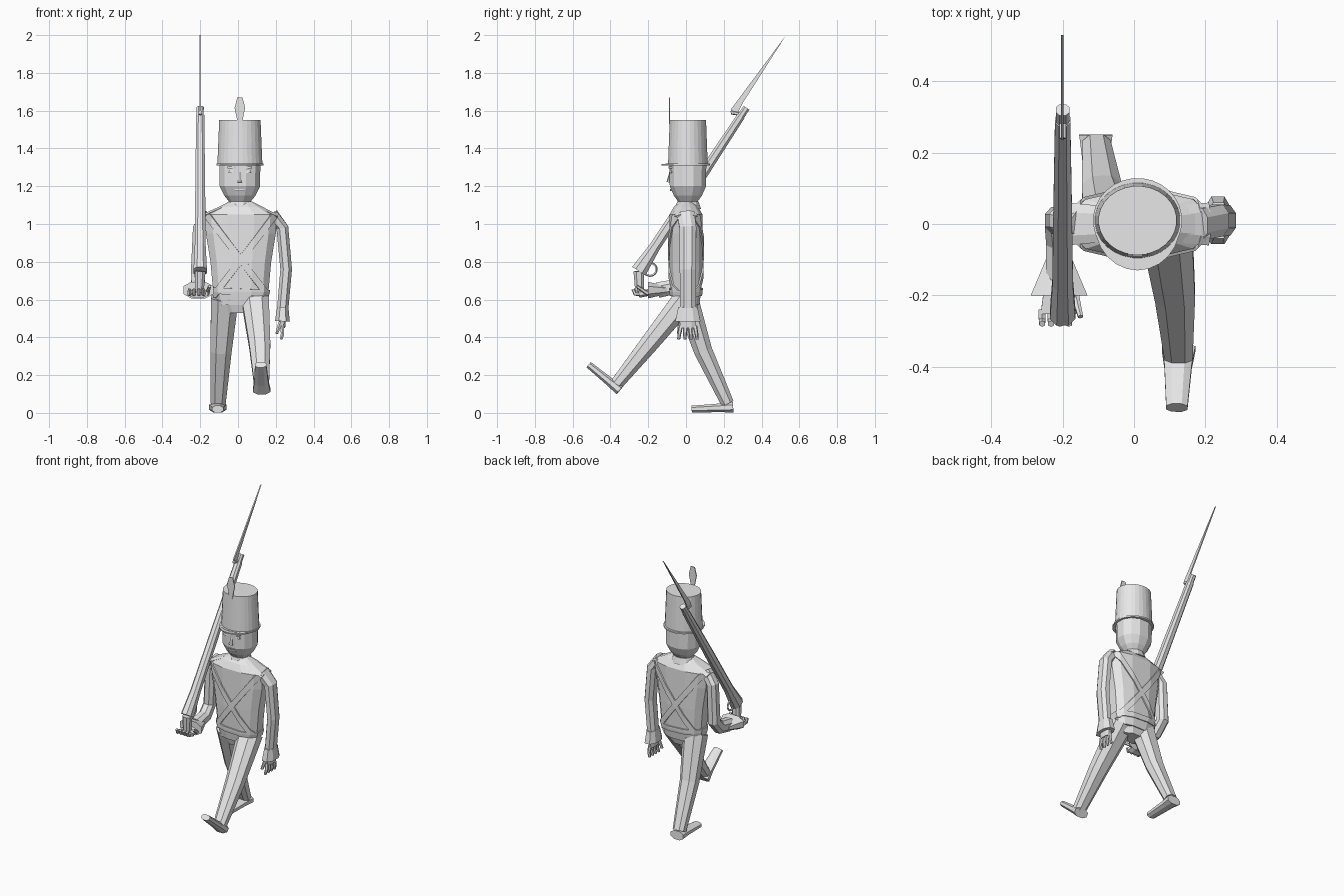
import bpy, bmesh, math
from mathutils import Vector

if "Cube" in bpy.data.objects:
    bpy.data.objects.remove(bpy.data.objects["Cube"], do_unlink=True)

GREY = bpy.data.materials.new("plain grey")
GREY.use_nodes = True
GREY.diffuse_color = (.8, .8, .8, 1)
GREY.node_tree.nodes["Principled BSDF"].inputs["Base Color"].default_value = GREY.diffuse_color
SIDES = (("right", -1), ("left", 1))


def finish(name, bm):
    bmesh.ops.recalc_face_normals(bm, faces=bm.faces)
    mesh = bpy.data.meshes.new(name)
    bm.to_mesh(mesh)
    bm.free()
    mesh.materials.append(GREY)
    obj = bpy.data.objects.new(name, mesh)
    bpy.context.collection.objects.link(obj)
    return obj


def signed_power(value, power):
    return math.copysign(abs(value) ** power, value)


def loft(path, widths, depths, sides=8, power=.85):
    """Skin rounded-box rings that stand square to a path."""
    bm = bmesh.new()
    path = [Vector(point) for point in path]
    last = len(path) - 1
    rings = []
    for i, (point, width, depth) in enumerate(zip(path, widths, depths)):
        along = (path[min(i + 1, last)] - path[max(i - 1, 0)]).normalized()
        across = Vector((1, 0, 0))
        across = (across - along * across.dot(along)).normalized()
        outward = along.cross(across)
        ring = []
        for k in range(sides):
            angle = math.tau * (k + .5) / sides
            ring.append(bm.verts.new(point
                                     + across * width * signed_power(math.cos(angle), power)
                                     + outward * depth * signed_power(math.sin(angle), power)))
        rings.append(ring)
    for lower, upper in zip(rings, rings[1:]):
        for k in range(sides):
            n = (k + 1) % sides
            bm.faces.new((lower[k], lower[n], upper[n], upper[k]))
    bm.faces.new(reversed(rings[0]))
    bm.faces.new(rings[-1])
    return bm


def limb(name, path, start, end, depth=1.0, sides=8):
    """Sweep along a path with a width that changes evenly from start to end."""
    steps = len(path) - 1
    widths = [start + (end - start) * i / steps for i in range(steps + 1)]
    return finish(name, loft(path, widths, [w * depth for w in widths], sides))


def stack(name, profile, depth=1.0, sides=12, power=1.0):
    """Upright part from a profile of heights and half widths."""
    path = [(.01, .01, height) for height, width in profile]
    widths = [width for height, width in profile]
    return finish(name, loft(path, widths, [w * depth for w in widths], sides, power))


def plate(name, outline, thickness):
    bm = bmesh.new()
    face = bm.faces.new([bm.verts.new(point) for point in outline])
    extruded = bmesh.ops.extrude_face_region(bm, geom=[face])["geom"]
    verts = [item for item in extruded if isinstance(item, bmesh.types.BMVert)]
    bmesh.ops.translate(bm, verts=verts, vec=thickness)
    return finish(name, bm)


def coat_form(grow=0.0):
    """Boxy torso: the chest depth is capped, the shoulders taper into the neck."""
    profile = ((.57, .13), (.64, .15), (.8, .165), (.95, .19), (1.05, .195), (1.09, .12), (1.12, .06))
    return loft([(.015, 0, height) for height, width in profile],
                [width + grow for height, width in profile],
                [min(width * .55, .09) + grow for height, width in profile],
                sides=12, power=.75)


def cut(bm, point, normal):
    bmesh.ops.bisect_plane(bm, geom=bm.verts[:] + bm.edges[:] + bm.faces[:],
                           plane_co=point, plane_no=normal, clear_outer=True)


def belt(name, height, normal):
    """Slanted slice of a slightly larger coat."""
    bm = coat_form(grow=.008)
    centre = Vector((.015, 0, height))
    normal = Vector(normal).normalized()
    for sign in (-1, 1):
        cut(bm, centre + normal * sign * .017, normal * sign)
    cut(bm, Vector((0, 0, .61)), Vector((0, 0, -1)))
    obj = finish(name, bm)
    obj.modifiers.new("thickness", "SOLIDIFY").thickness = .008


# Coat, belts, shoulder flaps and hips
finish("coat", coat_form())
belt("waist_belt", .64, (.05, 0, 1))
for side, sign in SIDES:
    belt(side + "_cross_belt", .81, (sign * 1.3, 0, 1))
    limb(side + "_shoulder_flap", [(.01 + sign * .09, 0, 1.09), (.01 + sign * .2, 0, 1.04)],
         start=.01, end=.012, depth=5, sides=6)
limb("hips", [(.01, 0, .53), (.01, 0, .6)], start=.09, end=.13, depth=.6)

# Collar, neck and head
stack("collar", [(1.08, .08), (1.12, .065)], depth=.9)
stack("neck", [(1.1, .05), (1.17, .05)], depth=.9)
stack("head", [(1.12, .06), (1.15, .085), (1.2, .11), (1.33, .112)], depth=.9, power=.9)
limb("nose", [(.01, -.08, 1.28), (.01, -.09, 1.22)], start=.006, end=.014, sides=6)
limb("mouth", [(.01, -.08, 1.175), (.01, -.08, 1.185)], start=.03, end=.03, depth=.2)
for side, sign in SIDES:
    x = .01 + sign * .042
    limb(side + "_eye", [(x, -.08, 1.27), (x, -.08, 1.285)], start=.02, end=.016, depth=.5)
    limb(side + "_brow", [(x, -.08, 1.295), (x, -.08, 1.305)], start=.025, end=.025, depth=.5)

# Tall hat with rim, brim and plume
stack("hat", [(1.315, .12), (1.55, .11)], depth=.88, sides=28)
stack("hat_rim", [(1.31, .125), (1.32, .125)], depth=.95, sides=28)
arc = [math.pi * k / 12 for k in range(13)]
plate("hat_brim", [(.01 - .12 * math.cos(a), -.13 * math.sin(a), 1.31) for a in arc], (0, 0, .008))
plume_half = [(.01, 1.53), (.028, 1.615), (.014, 1.67)]
plume = [(.01 - w, -.09, z) for w, z in plume_half]
plume += [(.01 + w, -.09, z) for w, z in reversed(plume_half)]
plate("plume", plume, (0, .006, 0))

# Arms with flared cuffs: the left hangs, the right bends forward
limb("left_arm", [(.18, 0, 1.05), (.235, .01, .98), (.255, .01, .76), (.235, .01, .53)],
     start=.035, end=.032, depth=1.4)
limb("left_cuff", [(.237, .01, .56), (.235, .01, .485)], start=.032, end=.042, depth=1.7)
limb("right_arm", [(-.15, 0, 1.05), (-.205, .01, .98), (-.215, .01, .73), (-.21, -.05, .67),
                   (-.21, -.15, .65)], start=.035, end=.04, depth=1.1)
limb("right_cuff", [(-.21, -.1, .65), (-.21, -.2, .65)], start=.04, end=.085, depth=.55)

# Hands, each with a row of fingers and a thumb
limb("left_palm", [(.235, .01, .5), (.233, .01, .45)], start=.02, end=.018, depth=2.4)
limb("right_palm", [(-.21, -.18, .64), (-.21, -.25, .63)], start=.045, end=.055, depth=.4)
for k in range(4):
    spread = (k - 1.5) * .025
    limb(f"left_finger_{k}", [(.233, .01 + spread, .46), (.236, .01 + spread * 1.2, .42),
                              (.228, .01 + spread * 1.3, .39)], start=.012, end=.008, sides=6)
    x = -.22 + spread
    limb(f"right_finger_{k}", [(x, -.24, .63), (x, -.27, .63), (x, -.28, .655)],
         start=.012, end=.009, sides=6)
limb("left_thumb", [(.225, -.03, .48), (.205, -.04, .42)], start=.012, end=.008, sides=6)
limb("right_thumb", [(-.165, -.2, .63), (-.15, -.26, .67)], start=.012, end=.008, sides=6)


# Legs and shoes: the right stands behind, the left swings forward with its toe raised
def leg(side, hip, knee, ankle, heel, toe):
    hip, knee, ankle, heel, toe = map(Vector, (hip, knee, ankle, heel, toe))
    limb(side + "_leg", [hip, hip.lerp(knee, .5), knee, knee.lerp(ankle, .5), ankle],
         start=.078, end=.042, depth=.87)
    limb(side + "_shoe", [heel, heel.lerp(toe, .3), toe], start=.05, end=.032, depth=.6)


leg("right", hip=(-.07, 0, .61), knee=(-.09, .09, .33), ankle=(-.105, .22, .05),
    heel=(-.107, .25, .03), toe=(-.107, .03, .02))
leg("left", hip=(.09, 0, .61), knee=(.115, -.2, .36), ankle=(.125, -.37, .15),
    heel=(.125, -.35, .12), toe=(.12, -.515, .255))

# Musket resting on the shoulder
butt, muzzle = Vector((-.2, -.25, .75)), Vector((-.2, .32, 1.615))
finish("musket_stock", loft([butt.lerp(muzzle, t) for t in (0, .15, .5, .95)],
                            widths=(.038, .031, .028, .023), depths=(.045, .031, .03, .023)))
limb("musket_barrel", [butt.lerp(muzzle, .6), muzzle], start=.018, end=.02)
limb("butt_heel", [(-.205, -.245, .64), butt], start=.025, end=.03)
bpy.ops.mesh.primitive_torus_add(major_segments=14, minor_segments=5, major_radius=.034,
                                 minor_radius=.006, location=(-.2, -.19, .76),
                                 rotation=(0, math.pi / 2, 0))
guard = bpy.context.object
guard.name = "trigger_guard"
guard.data.materials.append(GREY)

# Bayonet
limb("bayonet_socket", [(-.2, .24, 1.59), (-.2, .3, 1.58)], start=.01, end=.01, sides=6)
blade = [(.235, 1.59), (.275, 1.59), (.3, 1.64), (.53, 2), (.24, 1.61)]
plate("bayonet_blade", [(-.205, y, z) for y, z in blade], (.008, 0, 0))
